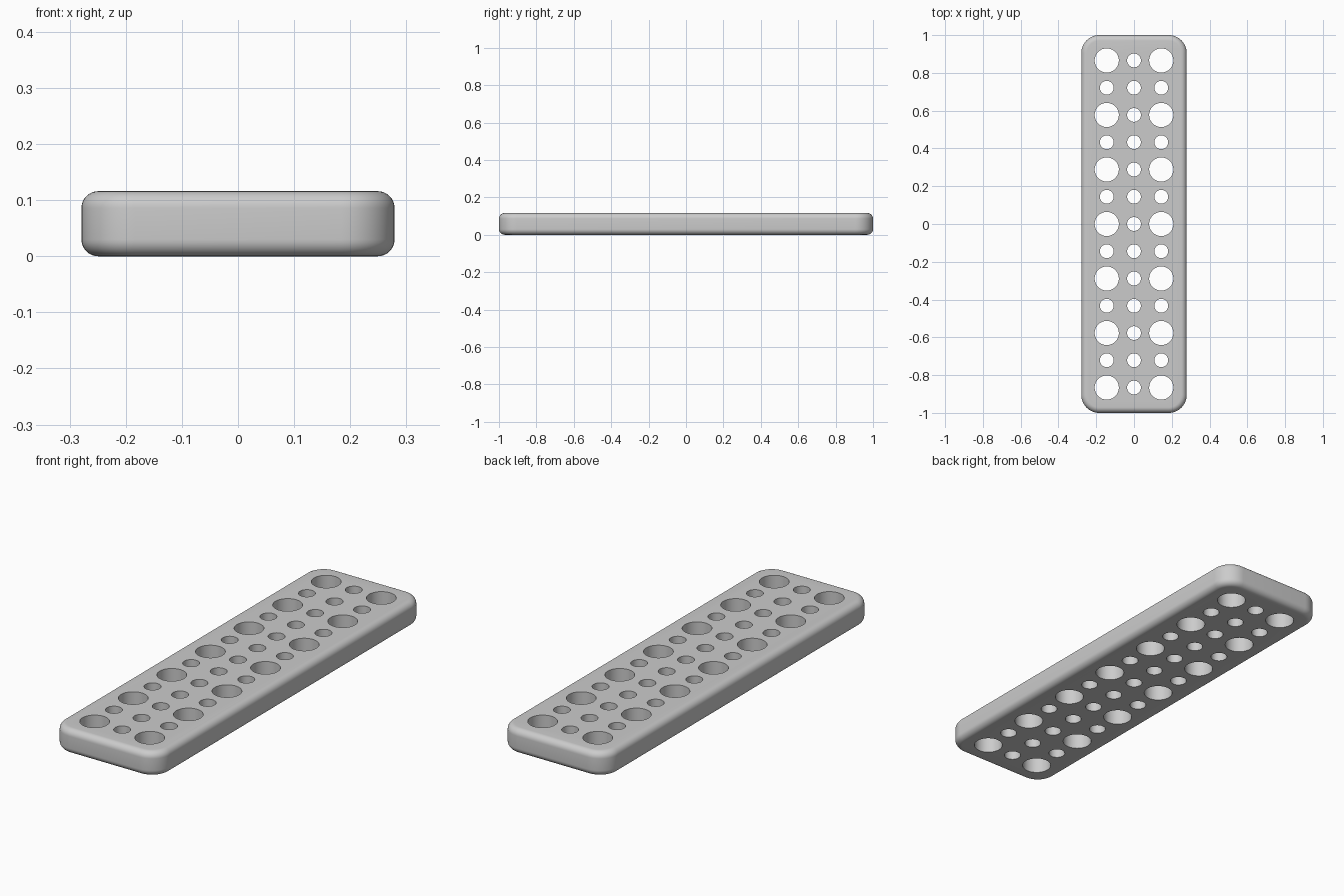
import bpy, bmesh
from math import pi, sin, cos

cube = bpy.data.objects.get("Cube")
if cube:
    bpy.data.objects.remove(cube, do_unlink=True)

WIDTH, LENGTH, HEIGHT = 0.558, 2.0, 0.116
CORNER, FILLET, PITCH = 0.095, 0.03, 0.1443
BIG, SMALL = 0.064, 0.0365

grey = bpy.data.materials.new("light_grey")
grey.use_nodes = True
grey.diffuse_color = (0.6, 0.6, 0.6, 1)
grey.node_tree.nodes["Principled BSDF"].inputs["Base Color"].default_value = (0.6, 0.6, 0.6, 1)


def make_object(name, bm):
    bmesh.ops.recalc_face_normals(bm, faces=bm.faces)
    mesh = bpy.data.meshes.new(name)
    bm.to_mesh(mesh)
    bm.free()
    mesh.materials.append(grey)
    obj = bpy.data.objects.new(name, mesh)
    bpy.context.collection.objects.link(obj)
    return obj


def rounded_ring(bm, inset, z, steps=12):
    """Rounded rectangle outline, pulled inwards by inset."""
    ring = []
    for quarter, (sx, sy) in enumerate([(1, 1), (-1, 1), (-1, -1), (1, -1)]):
        for i in range(steps + 1):
            a = (quarter + i / steps) * pi / 2
            r = CORNER - inset
            ring.append(bm.verts.new((sx * (WIDTH / 2 - CORNER) + r * cos(a),
                                      sy * (LENGTH / 2 - CORNER) + r * sin(a), z)))
    return ring


def add_prism(bm, x, y, radius, z0, z1, sides=48):
    rings = [[bm.verts.new((x + radius * cos(2 * pi * i / sides),
                            y + radius * sin(2 * pi * i / sides), z))
              for i in range(sides)] for z in (z0, z1)]
    skin(bm, rings)


def skin(bm, rings):
    """Bridge a stack of rings and cap both ends."""
    for low, high in zip(rings, rings[1:]):
        for i in range(len(low)):
            j = (i + 1) % len(low)
            bm.faces.new((low[i], low[j], high[j], high[i]))
    bm.faces.new(rings[0][::-1])
    bm.faces.new(rings[-1])


# Plate with rounded corners and filleted top and bottom edges
bm = bmesh.new()
arc = [i / 8 * pi / 2 for i in range(9)]
profile = [(FILLET * (1 - sin(a)), FILLET * (1 - cos(a))) for a in arc]
profile += [(inset, HEIGHT - z) for inset, z in reversed(profile)]
skin(bm, [rounded_ring(bm, inset, z) for inset, z in profile])
plate = make_object("perforated_plate", bm)

# Through holes: outer columns alternate large and small, middle is all small
bm = bmesh.new()
for row in range(-6, 7):
    for col in (-1, 0, 1):
        radius = BIG if col and row % 2 == 0 else SMALL
        add_prism(bm, col * PITCH, row * PITCH, radius, -0.1, HEIGHT + 0.1)
cutter = make_object("hole_cutter", bm)
cutter.hide_render = True

# Cut the holes, then discard the cutter
cut = plate.modifiers.new("holes", "BOOLEAN")
cut.operation = "DIFFERENCE"
cut.solver = "EXACT"
cut.object = cutter
bpy.ops.object.select_all(action="DESELECT")
plate.select_set(True)
bpy.context.view_layer.objects.active = plate
bpy.ops.object.modifier_apply(modifier=cut.name)
bpy.data.objects.remove(cutter, do_unlink=True)

# Smooth curved walls, crisp hole rims
bpy.ops.object.shade_smooth_by_angle(angle=pi / 6)
